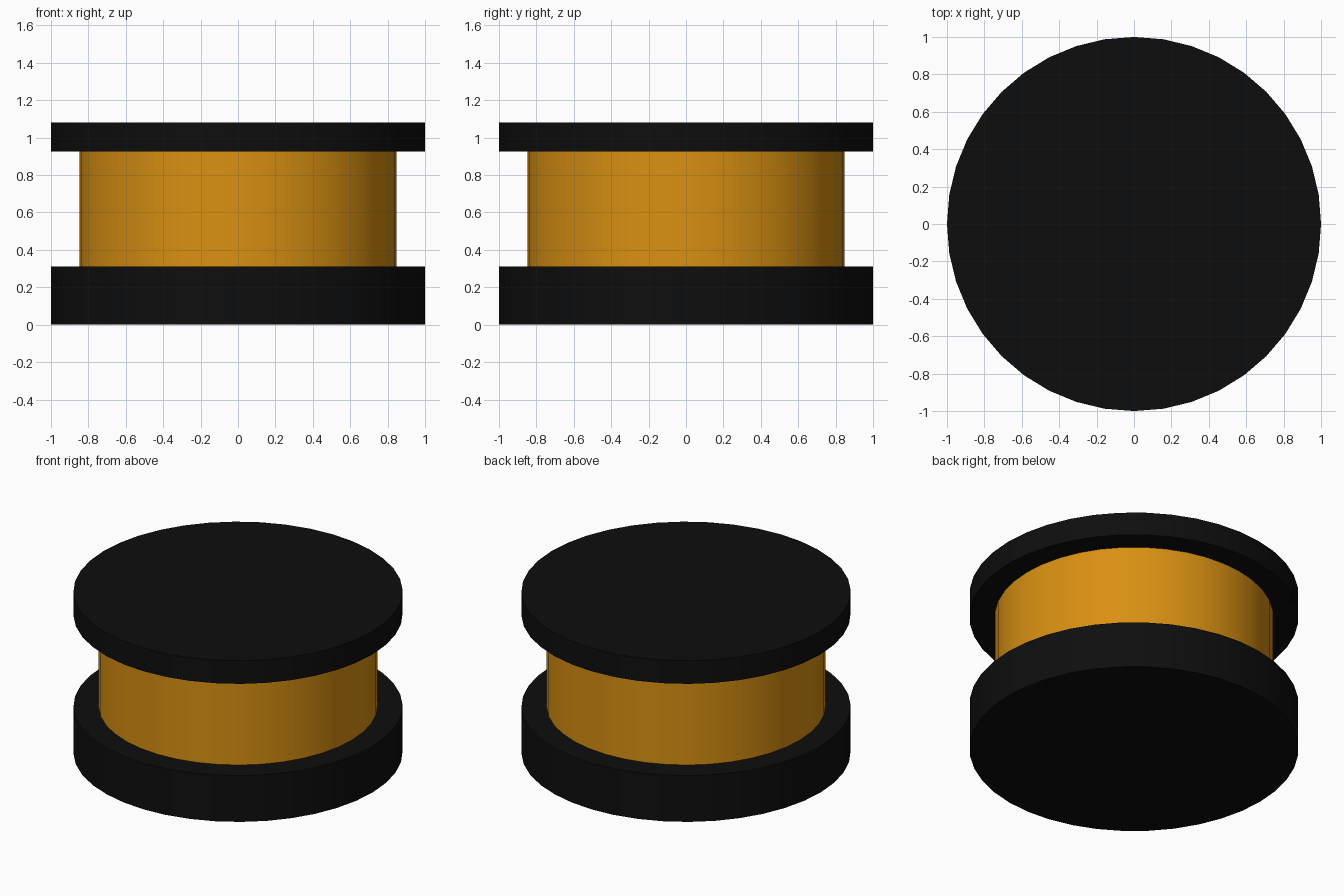
import bpy
import math

cube = bpy.data.objects.get("Cube")
if cube:
    bpy.data.objects.remove(cube, do_unlink=True)


def make_material(name, rgb):
    mat = bpy.data.materials.new(name)
    mat.use_nodes = True
    colour = (*rgb, 1.0)
    mat.diffuse_color = colour
    mat.node_tree.nodes["Principled BSDF"].inputs["Base Color"].default_value = colour
    return mat


def make_disc(name, radius, bottom, top, mat):
    bpy.ops.mesh.primitive_cylinder_add(
        vertices=40, radius=radius, depth=top - bottom,
        location=(0, 0, (bottom + top) / 2))
    obj = bpy.context.object
    obj.name = name
    obj.data.materials.append(mat)
    bpy.ops.object.shade_smooth_by_angle(angle=math.radians(30))
    return obj


black = make_material("black", (0.0043, 0.0043, 0.0043))
amber = make_material("amber", (0.69, 0.28, 0.006))

# Thick base, amber drum seated inside it, and thin lid
make_disc("base", 1.0, 0.0, 0.31, black)
make_disc("drum", 0.847, 0.02, 1.0, amber)
make_disc("lid", 1.0, 0.925, 1.08, black)
